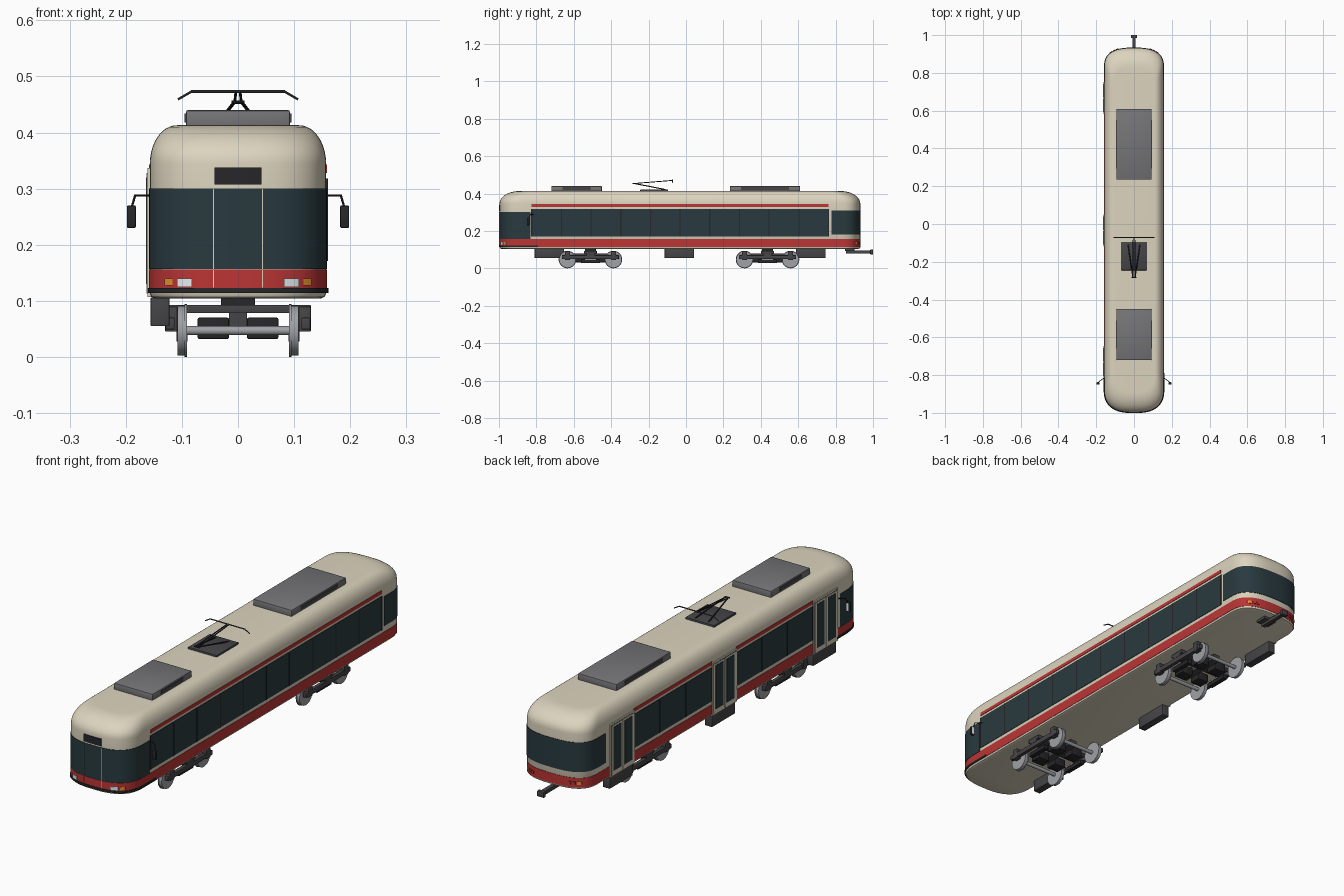
import bpy, bmesh, math
from mathutils import Vector

if "Cube" in bpy.data.objects:
    bpy.data.objects.remove(bpy.data.objects["Cube"])

def material(name, r, g, b):
    m = bpy.data.materials.new(name)
    m.diffuse_color = (r, g, b, 1)
    m.use_nodes = True
    m.node_tree.nodes["Principled BSDF"].inputs["Base Color"].default_value = m.diffuse_color
    return m

CREAM = material("cream", .72, .66, .52)
RED = material("red", .50, .035, .035)
GLASS = material("glass", .022, .042, .05)
BLACK = material("black", .02, .02, .023)
DARK = material("dark_grey", .06, .06, .065)
ROOF = material("roof_grey", .18, .18, .19)
STEEL = material("steel", .35, .36, .38)
WHITE = material("white", .8, .85, .88)
AMBER = material("amber", .8, .3, .03)

W, YF, YB, LF, LB, N = .157, -.865, .825, .132, .107, 2.7

def finish(name, bm, mat, smooth=True):
    bmesh.ops.recalc_face_normals(bm, faces=bm.faces)
    me = bpy.data.meshes.new(name)
    bm.to_mesh(me)
    bm.free()
    ob = bpy.data.objects.new(name, me)
    bpy.context.collection.objects.link(ob)
    me.materials.append(mat)
    if smooth:
        bpy.ops.object.select_all(action='DESELECT')
        ob.select_set(True)
        bpy.context.view_layer.objects.active = ob
        bpy.ops.object.shade_smooth_by_angle(angle=math.radians(35))
    return ob

def loft(name, rings, mat, around=True, along=False):
    """Skin rings of points; around closes each ring, along joins last to first."""
    bm = bmesh.new()
    vs = [[bm.verts.new(p) for p in r] for r in rings]
    n = len(vs[0])
    for a in range(len(vs) if along else len(vs) - 1):
        r, s = vs[a], vs[(a + 1) % len(vs)]
        for i in range(n if around else n - 1):
            j = (i + 1) % n
            bm.faces.new((r[i], r[j], s[j], s[i]))
    if not along:
        bm.faces.new(vs[0])
        bm.faces.new(vs[-1])
    return finish(name, bm, mat)

def box(name, x, y, z, mat, bevel=0):
    bm = bmesh.new()
    bmesh.ops.create_cube(bm, size=1)
    for v in bm.verts:
        v.co = [(a + b) / 2 + c * (b - a) for (a, b), c in zip((x, y, z), v.co)]
    if bevel:
        bmesh.ops.bevel(bm, geom=bm.edges[:], offset=bevel, segments=2, affect='EDGES', profile=.5)
    return finish(name, bm, mat, bool(bevel))

def rod(name, a, b, r, mat, sides=10):
    a, b = Vector(a), Vector(b)
    q = (b - a).to_track_quat('Z', 'Y')
    ring = [q @ Vector((r * math.cos(t), r * math.sin(t), 0))
            for t in (2 * math.pi * i / sides for i in range(sides))]
    return loft(name, [[p + v for v in ring] for p in (a, b)], mat)

# Plan curve of one rounded end, from +x side to -x side
def end_curve(front, o=0, steps=40):
    y, l, s = (YF, LF, -1) if front else (YB, LB, 1)
    pts = []
    for i in range(steps + 1):
        t = math.pi * i / steps
        c, n = math.cos(t), abs(math.sin(t))
        pts.append(((W + o) * math.copysign(abs(c) ** (2 / N), c),
                    y + s * (l + o) * max(n, 1e-9) ** (2 / N)))
    return pts

def outline(o=0):
    return end_curve(True, o) + end_curve(False, o)[::-1]

def strip(name, curve, z0, z1, o, mat, closed=False):
    """Thin raised band that follows a plan curve given as a function of offset."""
    inn, out = curve(-.003), curve(o)
    rings = [[(*p, z0), (*q, z0), (*q, z1), (*p, z1)] for p, q in zip(inn, out)]
    return loft(name, rings, mat, True, closed)

def patch(name, front, x0, x1, z0, z1, o, mat):
    y, l, s = (YF, LF, -1) if front else (YB, LB, 1)
    def curve(d):
        xs = [x0 + (x1 - x0) * i / 6 for i in range(7)]
        return [(x, y + s * (d + l * (1 - abs(x / W) ** N) ** (1 / N))) for x in xs]
    return strip(name, curve, z0, z1, o, mat)

# Body shell with rounded roof
profile = [(.104, .010, .010), (.107, .003, .003), (.113, 0, 0), (.345, 0, 0)]
for i in range(1, 11):
    t = math.pi / 2 * i / 10
    profile.append((.345 + .068 * math.sin(t), .048 * (1 - math.cos(t)), .105 * (1 - math.cos(t))))
mid = (YB + LB + YF - LF) / 2
half = (YB + LB - YF + LF) / 2
loft("body_shell", [[(x * (W - ix) / W, mid + (y - mid) * (half - iy) / half, z)
                     for x, y in outline()] for z, ix, iy in profile], CREAM)

# Bands and end windows
strip("red_skirt_band", outline, .114, .156, .0015, RED, True)
def end_band(front, y):
    def f(o):
        c = end_curve(front, o)
        return [(W + o, y)] + c + [(-W - o, y)]
    return f
strip("front_window", end_band(True, -.832), .157, .300, .002, GLASS)
strip("rear_window", end_band(False, .778), .182, .310, .002, GLASS)
strip("front_bumper", end_band(True, -.79), .114, .123, .004, BLACK)
for s in (-1, 1):
    patch("windscreen_pillar", True, s * .0435 - .0007, s * .0435 + .0007, .124, .300, .003, CREAM)
patch("destination_sign", True, -.042, .042, .307, .338, .004, BLACK)

# Lights
for s in (-1, 1):
    def light(name, f, a, b, z0, z1, m):
        patch(name, f, min(s * a, s * b), max(s * a, s * b), z0, z1, .005, m)
    light("headlight", True, .082, .109, .125, .140, WHITE)
    light("front_indicator", True, .117, .131, .127, .140, AMBER)
    light("tail_light", False, .082, .094, .127, .140, RED)
    light("brake_light", False, .098, .110, .127, .140, RED)
    light("rear_indicator", False, .117, .131, .127, .140, AMBER)

def side(name, s, d0, d1, y, z, mat):
    box(name, sorted((s * (W + d0), s * (W + d1))), y, z, mat)

# Side windows, dividers and upper stripe; doors only on the left
doors = (-.73, -.035, .667)
DW = .084
spans = {1: [(-.825, .762)],
         -1: [(doors[0] + DW, doors[1] - DW), (doors[1] + DW, doors[2] - DW)]}
for s in (1, -1):
    for a, b in spans[s]:
        side("side_window", s, -.003, .002, (a, b), (.171, .318), GLASS)
        n = round((b - a) / .164)
        for i in range(n + 1):
            y = a + (b - a) * i / n
            side("window_divider", s, 0, .003, (y - .003, y + .003), (.171, .318), BLACK)
        side("upper_stripe", s, -.003, .002, (a, b), (.328, .343), RED)

for y in doors:
    side("door_frame", -1, -.004, .004, (y - DW, y + DW), (.107, .337), CREAM)
    side("door_gap", -1, 0, .0045, (y - .077, y + .077), (.112, .330), BLACK)
    for c in (y - .038, y + .038):
        side("door_leaf", -1, 0, .006, (c - .036, c + .036), (.113, .328), CREAM)
        side("door_glass", -1, 0, .0072, (c - .026, c + .026), (.130, .320), GLASS)
    box("door_step", (-.156, -.122), (y - .079, y + .079), (.055, .106), DARK, .002)

# Mirrors
for s in (-1, 1):
    rod("mirror_arm", (s * .153, -.812, .288), (s * .183, -.832, .288), .002, BLACK)
    rod("mirror_drop", (s * .183, -.832, .289), (s * .190, -.842, .265), .002, BLACK)
    x = sorted((s * .182, s * .198))
    box("mirror_housing", x, (-.850, -.838), (.230, .270), BLACK, .002)
    box("mirror_glass", (x[0] + .002, x[1] - .002), (-.839, -.8365), (.233, .267), WHITE)

# Roof equipment
for y0, y1 in ((-.72, -.45), (.235, .61)):
    box("roof_unit", (-.093, .093), (y0, y1), (.405, .440), ROOF, .004)
    for s in (-1, 1):
        box("roof_unit_vent", sorted((s * .09, s * .095)), (y0 + .06, y1 - .06), (.418, .434), DARK)

# Pantograph
box("pantograph_base", (-.069, .069), (-.245, -.095), (.408, .421), DARK, .002)
for s in (-1, 1):
    rod("pantograph_lower_arm", (s * .032, -.11, .421), (s * .006, -.282, .455), .003, BLACK)
    rod("pantograph_upper_arm", (s * .006, -.285, .453), (s * .004, -.072, .470), .0025, BLACK)
    rod("pantograph_horn", (s * .083, -.072, .473), (s * .107, -.072, .459), .0022, DARK)
rod("pantograph_knee", (-.012, -.283, .454), (.012, -.283, .454), .003, BLACK)
rod("pantograph_head", (-.084, -.072, .473), (.084, -.072, .473), .0025, DARK)

# Bogies
for yc in (-.511, .436):
    for y in (yc - .123, yc + .123):
        rod("axle", (-.1, y, .047), (.1, y, .047), .008, STEEL, 16)
        for s in (-1, 1):
            rod("wheel_tread", (s * .094, y, .047), (s * .108, y, .047), .0445, STEEL, 32)
            rod("wheel_flange", (s * .091, y, .047), (s * .095, y, .047), .047, STEEL, 32)
            box("axle_box", sorted((s * .108, s * .130)), (y - .014, y + .014), (.045, .090), DARK, .002)
        m = yc + (y - yc) * .45
        for s in (-1, 1):
            box("motor", sorted((s * .016, s * .072)), (m - .026, m + .026), (.032, .070), BLACK, .003)
    for s in (-1, 1):
        box("bogie_side_beam", sorted((s * .113, s * .129)), (yc - .152, yc + .152), (.049, .070), DARK, .002)
        box("bogie_spring", sorted((s * .112, s * .130)), (yc - .022, yc + .022), (.068, .083), DARK)
        box("track_brake", sorted((s * .09, s * .11)), (yc - .05, yc + .05), (.028, .046), BLACK)
    box("bogie_bolster", (-.130, .130), (yc - .034, yc + .034), (.078, .093), DARK, .002)
    box("bogie_frame_spine", (-.016, .016), (yc - .11, yc + .11), (.055, .080), DARK)
    box("bogie_pivot", (-.030, .030), (yc - .03, yc + .03), (.090, .107), BLACK)

# Rear coupler
box("coupler_bracket", (-.03, .03), (.85, .90), (.092, .107), DARK)
box("coupler_bar", (-.009, .009), (.855, .99), (.080, .096), DARK)
box("coupler_head", (-.016, .016), (.985, 1.0), (.075, .100), DARK, .002)
